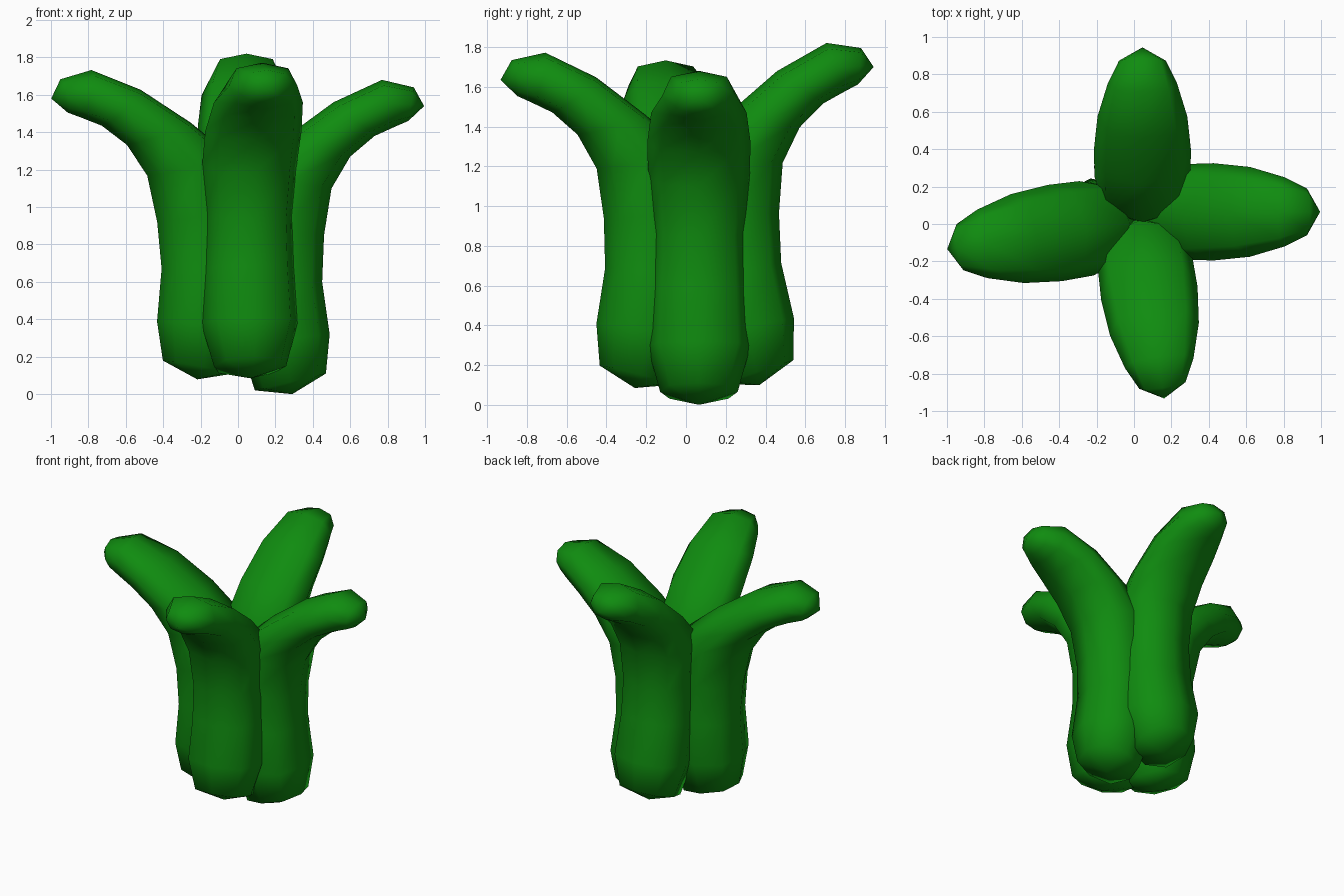
import bpy, bmesh, math
from mathutils import Vector, Matrix

if "Cube" in bpy.data.objects:
    bpy.data.objects.remove(bpy.data.objects["Cube"])

green = bpy.data.materials.new("leaf_green")
green.diffuse_color = (0.005, 0.262, 0.005, 1)
green.use_nodes = True
green.node_tree.nodes["Principled BSDF"].inputs["Base Color"].default_value = green.diffuse_color

# Leaf cross-sections: outer (r, z), inner (r, z), half width
RINGS = [
    ((.47, .11), (.09, .02), .195),
    ((.49, .32), (.01, .27), .26),
    ((.45, .60), (.00, .58), .245),
    ((.46, .85), (-.01, .88), .235),
    ((.50, 1.10), (.03, 1.17), .255),
    ((.60, 1.27), (.25, 1.37), .26),
    ((.73, 1.38), (.51, 1.56), .24),
    ((.84, 1.43), (.77, 1.68), .185),
    ((.91, 1.46), (.94, 1.64), .125),
]
FOOT, TIP = (.29, 0), (.995, 1.54)
# Rounded-square octagon: (outer-inner factor, sideways factor)
SECTION = [(1, 0), (.76, .76), (0, 1), (-.76, .76),
           (-1, 0), (-.76, -.76), (0, -1), (.76, -.76)]


def leaf(name, heading, origin, tilt, dr, dz):
    """Sweep one leaf; tilt leans it outward before turning it to its heading."""
    bm = bmesh.new()
    turn = Matrix.Rotation(math.radians(heading), 3, 'Z')

    def vert(r, w, z):
        p = turn @ Vector((r + tilt * z + dr, w, z - tilt * r + dz))
        return bm.verts.new(p + Vector((*origin, 0)))

    loops = []
    for (ro, zo), (ri, zi), half in RINGS:
        loops.append([vert((ro + ri) / 2 + a * (ro - ri) / 2, b * half,
                           (zo + zi) / 2 + a * (zo - zi) / 2)
                      for a, b in SECTION])
    foot, tip = vert(FOOT[0], 0, FOOT[1]), vert(TIP[0], 0, TIP[1])
    n = len(SECTION)
    for i in range(n):
        j = (i + 1) % n
        for lo, hi in zip(loops, loops[1:]):
            bm.faces.new((lo[i], lo[j], hi[j], hi[i]))
        bm.faces.new((foot, loops[0][j], loops[0][i]))
        bm.faces.new((tip, loops[-1][i], loops[-1][j]))
    bmesh.ops.recalc_face_normals(bm, faces=bm.faces)
    for f in bm.faces:
        f.smooth = True
    me = bpy.data.meshes.new(name)
    bm.to_mesh(me)
    bm.free()
    me.materials.append(green)
    bpy.context.collection.objects.link(bpy.data.objects.new(name, me))


# Four leaves, each leaning slightly differently
leaf("right_leaf", 0, (0, .065), 0, 0, 0)
leaf("back_leaf", 90, (.045, 0), -.085, .08, .075)
leaf("left_leaf", 188.5, (0, .015), .055, -.07, .095)
leaf("front_leaf", -82, (.03, 0), -.015, -.03, .08)
